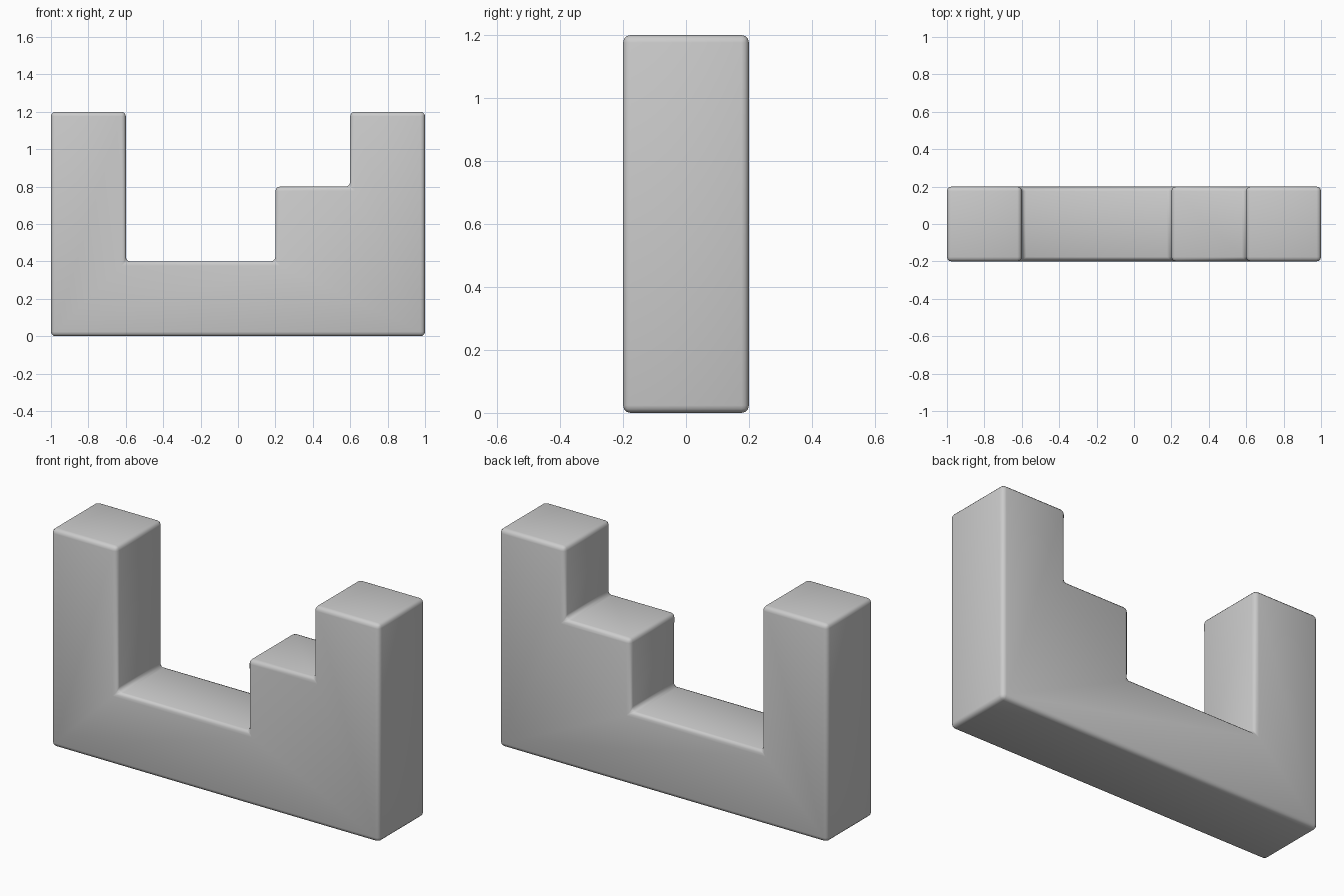
import bpy
import bmesh

if "Cube" in bpy.data.objects:
    bpy.data.objects.remove(bpy.data.objects["Cube"])

DEPTH = 0.4

# Side profile (x, z): tall post, low floor, middle step, tall post
profile = [(-1, 0), (1, 0), (1, 1.2), (0.6, 1.2), (0.6, 0.8), (0.2, 0.8),
           (0.2, 0.4), (-0.6, 0.4), (-0.6, 1.2), (-1, 1.2)]

# Extrude the profile along y
bm = bmesh.new()
face = bm.faces.new([bm.verts.new((x, -DEPTH / 2, z)) for x, z in profile])
ext = bmesh.ops.extrude_face_region(bm, geom=[face], use_keep_orig=True)
moved = [g for g in ext["geom"] if isinstance(g, bmesh.types.BMVert)]
bmesh.ops.translate(bm, vec=(0, DEPTH, 0), verts=moved)
bmesh.ops.recalc_face_normals(bm, faces=bm.faces)

mesh = bpy.data.meshes.new("stepped_block")
bm.to_mesh(mesh)
bm.free()
block = bpy.data.objects.new("stepped_block", mesh)
bpy.context.collection.objects.link(block)

# Small rounded edges, including the inner corners
bevel = block.modifiers.new("rounded_edges", "BEVEL")
bevel.width = 0.024
bevel.segments = 3
bevel.limit_method = "ANGLE"

bpy.context.view_layer.objects.active = block
block.select_set(True)
bpy.ops.object.shade_smooth()
